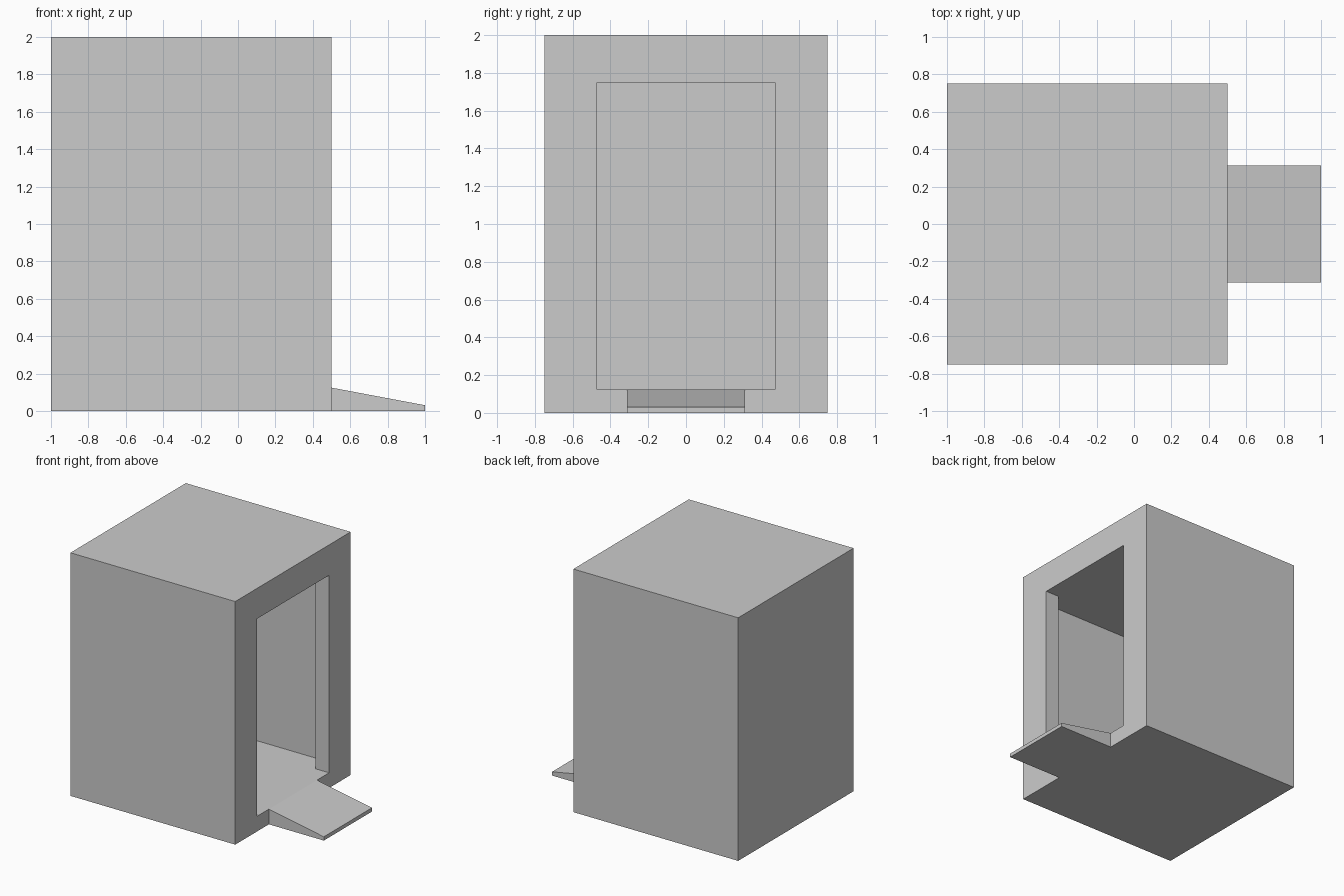
import bpy, bmesh
from mathutils import Vector

if "Cube" in bpy.data.objects:
    bpy.data.objects.remove(bpy.data.objects["Cube"])


def prism(name, outline, sweep, skip_inner_face=False):
    """Extrude a planar outline along a vector into a closed solid."""
    bm = bmesh.new()
    face = bm.faces.new([bm.verts.new(p) for p in outline])
    ext = bmesh.ops.extrude_face_region(bm, geom=[face], use_keep_orig=True)
    verts = [v for v in ext["geom"] if isinstance(v, bmesh.types.BMVert)]
    bmesh.ops.translate(bm, verts=verts, vec=Vector(sweep))
    bmesh.ops.recalc_face_normals(bm, faces=bm.faces)
    if skip_inner_face:
        inner = [f for f in bm.faces if f.normal.x < -0.99]
        bmesh.ops.delete(bm, geom=inner, context="FACES")
    mesh = bpy.data.meshes.new(name)
    bm.to_mesh(mesh)
    bm.free()
    obj = bpy.data.objects.new(name, mesh)
    bpy.context.collection.objects.link(obj)
    return obj


# Outer cabin block
cabin = prism("cabin",
              [(-1, -.75, 0), (.5, -.75, 0), (.5, .75, 0), (-1, .75, 0)],
              (0, 0, 2))

# Room and doorway share one floor plan, mirrored across y = 0
half = [(-.875, .625), (.375, .625), (.375, .47), (.7, .47)]
plan = half + [(x, -y) for x, y in reversed(half)]
hollow = prism("room_cutter", [(x, y, .125) for x, y in plan], (0, 0, 1.625))
hollow.hide_render = True

cut = cabin.modifiers.new("room", "BOOLEAN")
cut.operation = "DIFFERENCE"
cut.solver = "EXACT"
cut.object = hollow
bpy.context.view_layer.objects.active = cabin
bpy.ops.object.modifier_apply(modifier=cut.name)
bpy.data.objects.remove(hollow)

# Sloping entry ramp, open where it meets the cabin
prism("entry_ramp",
      [(.5, -.3125, 0), (1, -.3125, 0), (1, -.3125, .031), (.5, -.3125, .125)],
      (0, .625, 0), skip_inner_face=True)
